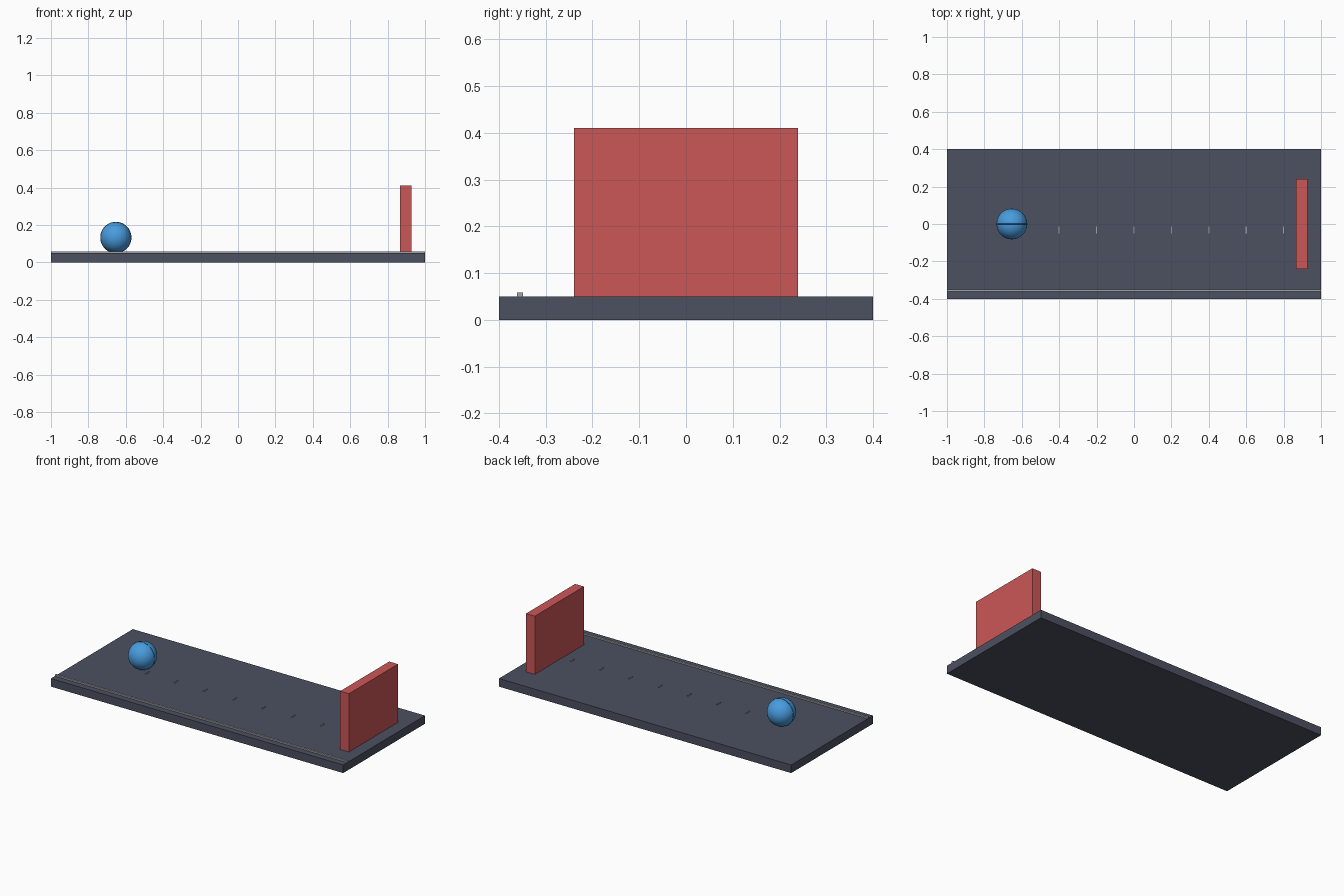
import bpy, math

if "Cube" in bpy.data.objects:
    bpy.data.objects.remove(bpy.data.objects["Cube"])


def material(name, rgb):
    m = bpy.data.materials.new(name)
    m.diffuse_color = (*rgb, 1.0)
    m.use_nodes = True
    m.node_tree.nodes["Principled BSDF"].inputs["Base Color"].default_value = m.diffuse_color
    return m


slate = material("slate", (0.072, 0.080, 0.117))
red = material("red", (0.60, 0.095, 0.095))
blue = material("blue", (0.065, 0.33, 0.73))
dark_blue = material("dark blue", (0.025, 0.13, 0.32))
grey = material("light grey", (0.36, 0.38, 0.40))


def box(name, low, high, mat):
    """Box between two opposite corners."""
    centre = [(a + b) / 2 for a, b in zip(low, high)]
    bpy.ops.mesh.primitive_cube_add(size=1, location=centre)
    ob = bpy.context.object
    ob.name = name
    ob.scale = [b - a for a, b in zip(low, high)]
    bpy.ops.object.transform_apply(location=False, rotation=False, scale=True)
    ob.data.materials.append(mat)
    return ob


TOP = 0.05

# Track board and upright wall at its end
box("track_board", (-1, -0.4, 0), (1, 0.4, TOP), slate)
box("end_wall", (0.867, -0.24, TOP), (0.927, 0.24, 0.41), red)

# Thin rail along the front edge
box("front_rail", (-1, -0.361, TOP), (1, -0.349, 0.059), grey)

# Distance marks down the middle
for i in range(8):
    x = -0.6 + 0.2 * i
    box(f"distance_mark_{i + 1}", (x - 0.003, -0.05, TOP), (x + 0.003, -0.014, 0.054), grey)

# Ball resting on the board
ball_at = (-0.653, 0, TOP + 0.083)
bpy.ops.mesh.primitive_uv_sphere_add(segments=48, ring_count=24, radius=0.082, location=ball_at)
ball = bpy.context.object
ball.name = "ball"
ball.data.materials.append(blue)
bpy.ops.object.shade_smooth()

# Fine seam around the ball
bpy.ops.mesh.primitive_torus_add(major_radius=0.082, minor_radius=0.0015, major_segments=64,
                                 minor_segments=8, location=ball_at,
                                 rotation=(math.pi / 2, 0, 0))
seam = bpy.context.object
seam.name = "ball_seam"
seam.data.materials.append(dark_blue)
bpy.ops.object.shade_smooth()
